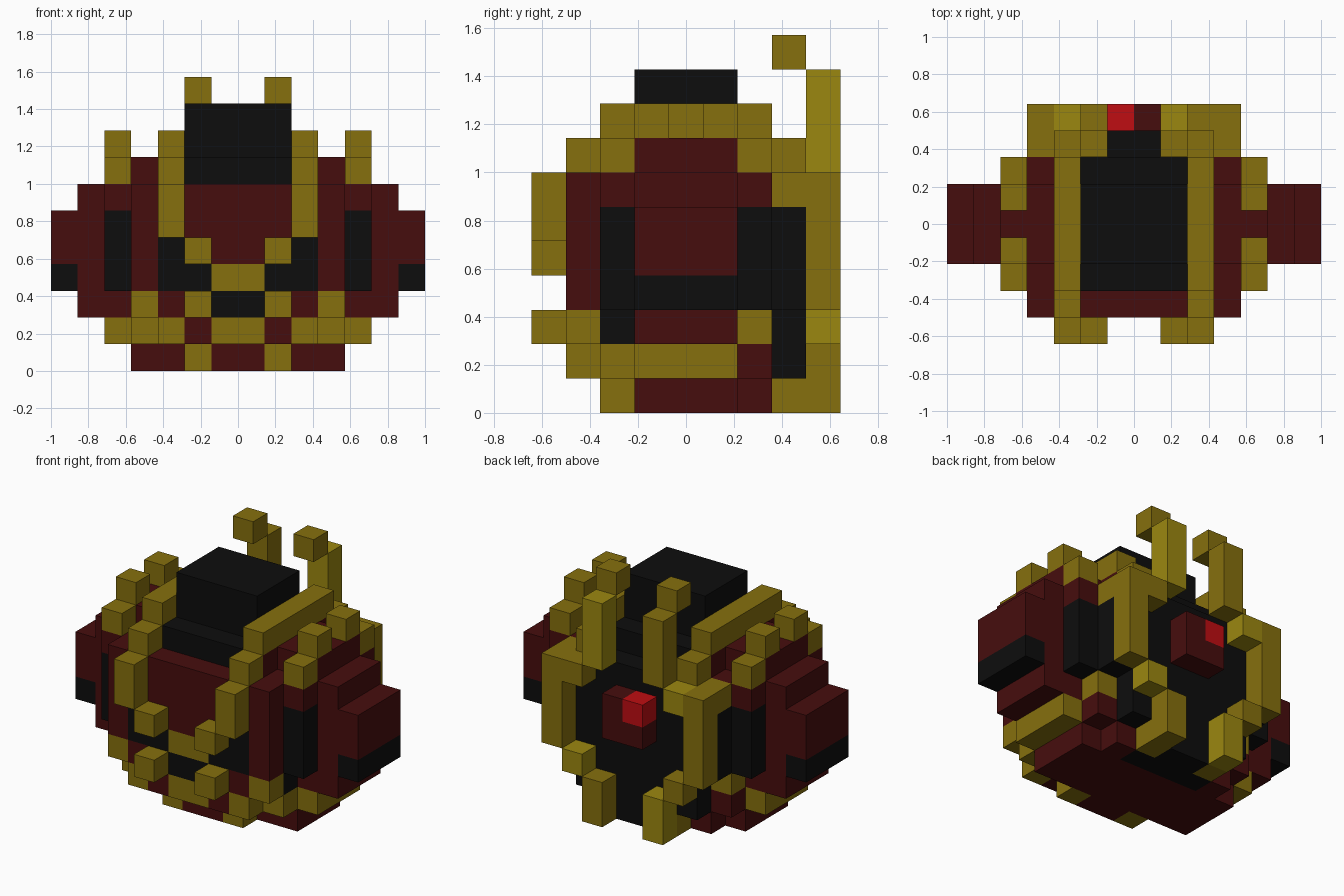
import bpy
import bmesh
from mathutils import Vector

cube = bpy.data.objects.get("Cube")
if cube:
    bpy.data.objects.remove(cube, do_unlink=True)

UNIT = 1 / 7


def material(name, rgb):
    mat = bpy.data.materials.new(name)
    mat.use_nodes = True
    mat.diffuse_color = (*rgb, 1)
    mat.node_tree.nodes["Principled BSDF"].inputs["Base Color"].default_value = (*rgb, 1)
    return mat


GOLD = material("old gold", (0.24, 0.16, 0.004))
PALE = material("bright gold", (0.33, 0.245, 0.005))
RED = material("dark red", (0.062, 0.004, 0.004))
BLACK = material("black", (0.004, 0.004, 0.004))
SCARLET = material("scarlet", (0.52, 0.004, 0.006))

# Block grid: each cell belongs to one part, later parts replace earlier ones
cells = {}
parts = {}


def block(part, mat, xs, ys, zs, mirror=True):
    """Fill half-open cell ranges, and by default their mirror image in x."""
    parts[part] = mat
    for x in range(*xs):
        for y in range(*ys):
            for z in range(*zs):
                cells[x, y, z] = part
                if mirror:
                    cells[-1 - x, y, z] = part


def one(n):
    return (n, n + 1)


# Hull
block("hull", RED, (0, 4), (3, 6), one(0))
block("hull", RED, (0, 1), one(2), one(0))
block("hull", RED, (0, 3), one(6), one(0))
block("hull", RED, (0, 4), (2, 7), one(1))
block("hull", RED, (0, 3), one(1), one(1))
block("hull", RED, (0, 4), (1, 7), (2, 7))
block("hull", RED, (2, 4), (3, 6), one(7))
block("hull", RED, (2, 3), (2, 7), one(7))

# Side pods
block("shoulder", RED, one(4), (2, 7), one(6))
block("shoulder", RED, one(4), (3, 6), one(7))
block("shoulder", RED, one(4), (3, 6), (2, 6))
block("arm", RED, one(5), (3, 6), (2, 7))
block("arm", RED, one(6), (3, 6), (4, 6))
block("arm_foot", BLACK, one(6), (3, 6), one(3))
for y in (2, 6):
    block("side_vent", BLACK, one(4), one(y), (3, 6))
block("side_vent", BLACK, one(3), one(2), one(2))

# Black top hatch
block("hatch", BLACK, (0, 2), (2, 7), one(7))
block("hatch", BLACK, (0, 2), (3, 6), (8, 10))

# Rear panel
block("rear_panel", BLACK, (0, 3), one(7), (1, 7))
block("rear_panel", BLACK, (0, 4), one(7), (3, 6))
block("rear_panel", BLACK, (0, 2), (6, 8), one(0))
block("rear_panel", BLACK, one(3), one(6), (3, 6))

# Front mouth
block("mouth", BLACK, (1, 3), one(1), one(3))
block("mouth", BLACK, one(2), one(1), one(4))
block("mouth", BLACK, one(0), one(1), one(2))
block("mouth_bar", GOLD, one(0), one(1), one(3))
block("front_tooth", GOLD, one(1), one(0), one(2))
block("front_tooth", GOLD, one(1), one(0), one(4))

# Gold straps over the top
block("strap", GOLD, one(2), one(0), (5, 7))
block("strap", GOLD, one(2), one(1), one(7))
block("strap", GOLD, one(2), (2, 7), one(8))
block("strap", GOLD, one(2), one(7), one(7))

# Shoulder studs
for inner, outer in ((3, 2), (5, 6)):
    block("shoulder_stud", GOLD, one(4), one(inner), one(8))
    block("shoulder_stud", GOLD, one(4), one(outer), one(7))

# Lower gold trim
block("lower_trim", GOLD, one(4), (3, 6), one(1))
block("lower_trim", GOLD, one(3), one(2), one(1))
block("lower_trim", GOLD, one(2), one(1), one(1))
block("lower_trim", GOLD, one(0), one(1), one(1))
block("lower_trim", GOLD, one(1), one(2), one(0))
for y in (1, 6):
    block("lower_trim", GOLD, one(3), one(y), one(2))

# Rear gold ring and horns
block("rear_ring", GOLD, one(3), one(7), one(6))
block("rear_ring", GOLD, one(3), one(8), (3, 7))
block("rear_ring", GOLD, one(2), one(8), one(6))
block("rear_ring", GOLD, one(2), one(8), one(2))
block("rear_ring", GOLD, one(1), one(8), (0, 2))
block("rear_ring", GOLD, one(1), one(7), one(0))
block("horn", GOLD, one(1), one(8), (7, 10))
block("horn_tip", GOLD, one(1), one(7), one(10))

# Brighter pieces alternate around the ring
block("left_horn", PALE, one(1), one(8), (7, 10), False)
block("bright_ring", PALE, one(2), one(8), one(2), False)
block("bright_ring", PALE, one(-3), one(8), one(6), False)
block("bright_ring", PALE, one(-2), one(8), (0, 2), False)

# Rear lamp
block("lamp_box", RED, one(0), one(8), (4, 6))
block("lamp", SCARLET, one(-1), one(8), one(5), False)


def build(part, mat):
    """Make the exposed faces of one part."""
    bm = bmesh.new()
    half = Vector((0.5, 0.5, 0.5))
    for cell, owner in cells.items():
        if owner != part:
            continue
        centre = Vector(cell) + half
        for axis in range(3):
            for sign in (-1, 1):
                step = Vector((0, 0, 0))
                step[axis] = sign
                if tuple(int(c) for c in Vector(cell) + step) in cells:
                    continue
                u, v = Vector((0, 0, 0)), Vector((0, 0, 0))
                u[(axis + 1) % 3] = 0.5
                v[(axis + 2) % 3] = 0.5 * sign
                mid = centre + step * 0.5 - Vector((0, 4.5, 0))
                corners = (mid - u - v, mid + u - v, mid + u + v, mid - u + v)
                bm.faces.new([bm.verts.new(c * UNIT) for c in corners])
    bmesh.ops.remove_doubles(bm, verts=bm.verts[:], dist=0.001)
    bmesh.ops.dissolve_limit(bm, angle_limit=0.01, verts=bm.verts[:], edges=bm.edges[:])
    mesh = bpy.data.meshes.new(part)
    bm.to_mesh(mesh)
    bm.free()
    mesh.materials.append(mat)
    bpy.context.collection.objects.link(bpy.data.objects.new(part, mesh))


for part, mat in parts.items():
    build(part, mat)
